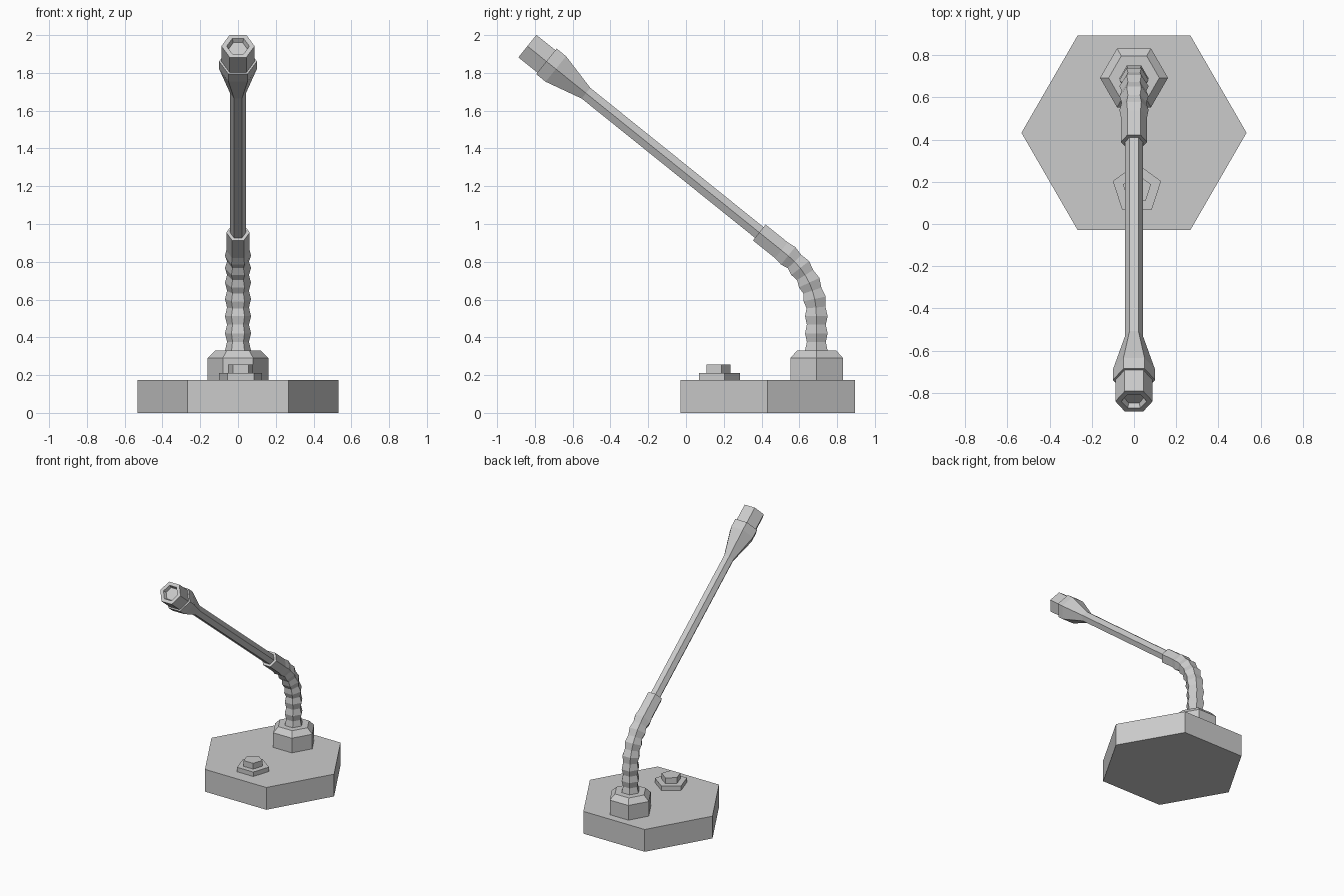
import bpy, bmesh
from math import sin, cos, pi, atan2
from mathutils import Vector

if "Cube" in bpy.data.objects:
    bpy.data.objects.remove(bpy.data.objects["Cube"])


def loft(name, rings, sides=6, x=0.0, phase=0.0):
    """Skin polygon rings (y, z, tilt, radius); tilt 0 = facing straight up."""
    bm = bmesh.new()
    loops = []
    for y, z, tilt, r in rings:
        loop = []
        for i in range(sides):
            a = phase + 2 * pi * i / sides
            n = r * sin(a)
            loop.append(bm.verts.new((x + r * cos(a), y + n * cos(tilt), z + n * sin(tilt))))
        loops.append(loop)
    for a, b in zip(loops, loops[1:]):
        for i in range(sides):
            j = (i + 1) % sides
            bm.faces.new((a[i], a[j], b[j], b[i]))
    bm.faces.new(loops[0][::-1])
    bm.faces.new(loops[-1])
    bmesh.ops.recalc_face_normals(bm, faces=bm.faces[:])
    me = bpy.data.meshes.new(name)
    bm.to_mesh(me)
    bm.free()
    ob = bpy.data.objects.new(name, me)
    bpy.context.collection.objects.link(ob)
    return ob


def upright(name, y, profile, **kw):
    return loft(name, [(y, z, 0.0, r) for z, r in profile], **kw)


# Hexagonal base plate and neck collar
upright("base", 0.432, [(0, 0.533), (0.175, 0.533)])
upright("neck_collar", 0.692, [(0.17, 0.161), (0.29, 0.161), (0.33, 0.12)])

# Five-sided push button on its plinth
upright("button_plinth", 0.166, [(0.17, 0.12), (0.21, 0.12)], sides=5, x=0.014, phase=pi / 2)
upright("button", 0.166, [(0.205, 0.07), (0.255, 0.07)], sides=5, x=0.014, phase=pi / 2)

# Straight axis shared by sleeve, rod and head
START = Vector((0.388, 0.955))
DIR = Vector((-1.238, 0.995)).normalized()
TILT = atan2(-DIR.x, DIR.y)


def on_axis(t, r):
    p = START + DIR * t
    return (p.x, p.y, TILT, r)


# Ribbed neck: vertical run, then an arc, then the plain sleeve
NECK_Y, Z0, Z1, R = 0.69, 0.33, 0.52, 0.40
straight = Z1 - Z0
total = straight + R * TILT
ribs = []
for i in range(13):
    s = total * i / 12
    a = max(0.0, (s - straight) / R)
    z = Z0 + min(s, straight) + R * sin(a)
    ribs.append((NECK_Y - R + R * cos(a), z, a, 0.058 if i % 2 else 0.069))
loft("flexible_neck", ribs + [on_axis(-0.15, 0.062), on_axis(0, 0.062)])

# Thin rod
loft("rod", [on_axis(-0.03, 0.042), on_axis(1.19, 0.042)])

# Microphone head: flare, flange, capsule and recessed tip
HEAD = [(1.177, 0.042), (1.382, 0.1), (1.446, 0.1), (1.446, 0.088), (1.575, 0.088),
        (1.575, 0.06), (1.55, 0.05)]
loft("microphone_head", [on_axis(t, r) for t, r in HEAD])
